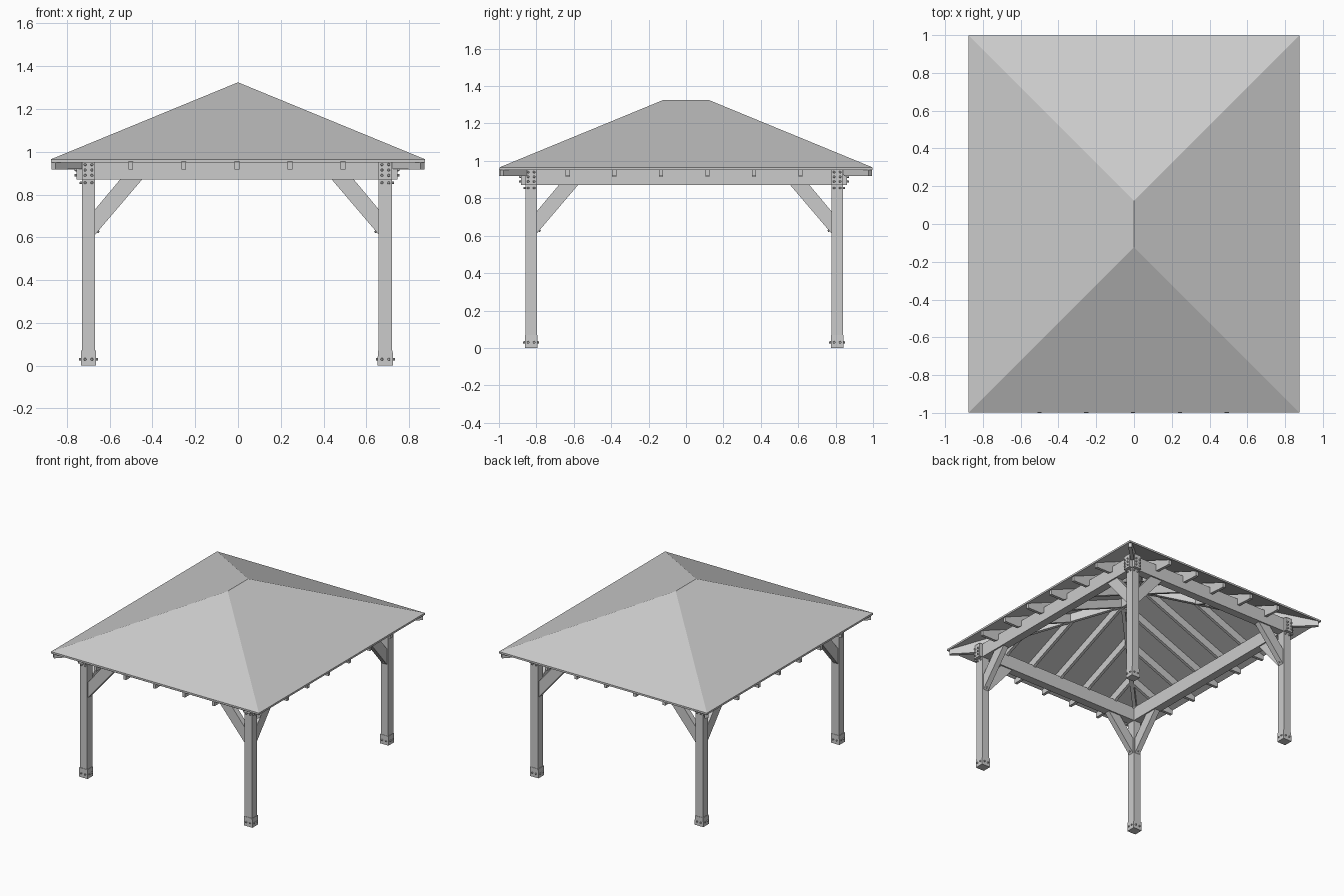
import bpy, bmesh, math
from mathutils import Vector

cube = bpy.data.objects.get("Cube")
if cube:
    bpy.data.objects.remove(cube, do_unlink=True)

grey = bpy.data.materials.new("plain grey")
grey.use_nodes = True
grey.diffuse_color = (0.6, 0.6, 0.6, 1)
grey.node_tree.nodes["Principled BSDF"].inputs["Base Color"].default_value = (0.6, 0.6, 0.6, 1)

OX, OY = -0.005, -0.01          # centre of the timber frame
PX, PY, HALF = 0.694, 0.818, 0.031
BEAM_Z, BEAM_TOP = 0.871, 0.975
RX, RY, EAVE, APEX = 0.875, 0.998, 0.965, 1.325
PITCH = (APEX - EAVE) / RX
SKIN = 0.014


def finish(name, bm):
    bmesh.ops.recalc_face_normals(bm, faces=bm.faces)
    mesh = bpy.data.meshes.new(name)
    bm.to_mesh(mesh)
    bm.free()
    mesh.materials.append(grey)
    ob = bpy.data.objects.new(name, mesh)
    bpy.context.collection.objects.link(ob)
    return ob


def prism(name, profile, origin, direction, width):
    """Extrude a (distance, height) outline sideways, centred on its plane."""
    bm = bmesh.new()
    d = Vector((direction[0], direction[1], 0)).normalized()
    side = Vector((-d.y, d.x, 0)) * width / 2
    base = Vector((origin[0], origin[1], 0))
    rings = [[bm.verts.new(base + d * u + Vector((0, 0, z)) + side * s)
              for u, z in profile] for s in (-1, 1)]
    bm.faces.new(rings[0])
    bm.faces.new(rings[1][::-1])
    n = len(profile)
    for i in range(n):
        j = (i + 1) % n
        bm.faces.new((rings[0][i], rings[0][j], rings[1][j], rings[1][i]))
    return finish(name, bm)


def box(name, x0, x1, y0, y1, z0, z1):
    return prism(name, [(x0, z0), (x1, z0), (x1, z1), (x0, z1)],
                 (0, (y0 + y1) / 2), (1, 0), y1 - y0)


def bolt(name, pos, normal):
    bm = bmesh.new()
    bmesh.ops.create_cone(bm, cap_ends=True, segments=8, radius1=0.007,
                          radius2=0.005, depth=0.012)
    ob = finish(name, bm)
    ob.location = pos
    ob.rotation_euler = Vector(normal).to_track_quat('Z', 'Y').to_euler()


# Hipped roof skin with a thin flat edge
bm = bmesh.new()
ridge_y = RY - RX
layers = []
for drop in (0, SKIN):
    pts = [(-RX, -RY, EAVE), (RX, -RY, EAVE), (RX, RY, EAVE), (-RX, RY, EAVE),
           (0, -ridge_y, APEX), (0, ridge_y, APEX)]
    v = [bm.verts.new((x, y, z - drop)) for x, y, z in pts]
    for f in ((0, 1, 4), (1, 2, 5, 4), (2, 3, 5), (3, 0, 4, 5)):
        bm.faces.new([v[i] for i in f])
    layers.append(v)
for i in range(4):
    j = (i + 1) % 4
    bm.faces.new((layers[0][i], layers[0][j], layers[1][j], layers[1][i]))
finish("roof", bm)


def rafter(name, start, direction, length, slope, tail, width=0.022):
    """Sloped rafter with a level-bottomed tail past the beam."""
    top = EAVE - SKIN + 0.002
    depth = 0.065
    rise = slope * length
    prism(name, [(0, 0.918), (tail * 0.3, 0.918), (tail, top + slope * tail - depth - 0.02),
                 (tail * 1.6, top + slope * tail * 1.6 - depth),
                 (length, top + rise - depth), (length, top + rise), (0, top)],
          start, direction, width)


# Common and jack rafters on the end slopes, then the side slopes
for s in (-1, 1):
    for i in range(-2, 3):
        x = 0.248 * i
        rafter("end_rafter", (OX + x, OY + s * 0.99), (0, -s),
               RX - abs(x) - 0.012, PITCH, 0.14)
    for i in range(6):
        y = 0.249 * (i - 2.5)
        rafter("side_rafter", (OX + s * 0.868, OY + y), (-s, 0),
               min(RX - 0.02, RY - abs(y) - 0.012), PITCH, 0.12)
    # Hip rafters
    for t in (-1, 1):
        rafter("hip_rafter", (s * (RX - 0.012), t * (RY - 0.012)), (-s, -t),
               (RX - 0.025) * math.sqrt(2), PITCH / math.sqrt(2), 0.18, 0.026)
box("ridge_board", -0.012, 0.012, -ridge_y, ridge_y, APEX - 0.09, APEX - SKIN)

# Perimeter beams, lapped at the corners
for s in (-1, 1):
    y = OY + s * PY
    box("end_beam", OX - 0.75, OX + 0.75, y - HALF, y + HALF, BEAM_Z, BEAM_TOP)
    x = OX + s * PX
    box("side_beam", x - HALF, x + HALF, OY - 0.872, OY + 0.872, BEAM_Z, BEAM_TOP)

# Posts with base brackets, knee braces and bolts
BRACE = [(0, 0.613), (0.22, BEAM_Z), (0.117, BEAM_Z), (0, 0.731)]
for sx in (-1, 1):
    for sy in (-1, 1):
        x, y = OX + sx * PX, OY + sy * PY
        box("post", x - HALF, x + HALF, y - HALF, y + HALF, 0, BEAM_Z)
        h = HALF + 0.003
        prism("base_bracket", [(-h - 0.002, 0), (h + 0.002, 0), (h + 0.002, 0.035),
                               (h, 0.07), (-h, 0.07), (-h - 0.002, 0.035)],
              (x, y), (1, 0), 2 * h)
        prism("end_brace", BRACE, (x - sx * HALF, y), (-sx, 0), 0.042)
        prism("side_brace", BRACE, (x, y - sy * HALF), (0, -sy), 0.042)
        # Bolts at the brace feet, which point along the brace underside normal
        bolt("brace_bolt", (x - sx * (HALF + 0.014), y, 0.627), (-sx, 0, -0.85))
        bolt("brace_bolt", (x, y - sy * (HALF + 0.014), 0.627), (0, -sy, -0.85))
        for k in (-0.016, 0.016):
            # Bracket bolts on all four faces
            for q in (-1, 1):
                bolt("bracket_bolt", (x + q * (h + 0.004), y + k, 0.03), (q, 0, 0))
                bolt("bracket_bolt", (x + k, y + q * (h + 0.003), 0.03), (0, q, 0))
            # Beam and post-top bolts on the outer faces
            for z in (0.855, 0.89, 0.915, 0.94):
                out = HALF + 0.004
                ox = out if z < BEAM_Z else 0.75 - PX + 0.004
                oy = out if z < BEAM_Z else 0.872 - PY + 0.004
                bolt("beam_bolt", (x + sx * ox, y + k, z), (sx, 0, 0))
                bolt("beam_bolt", (x + k, y + sy * oy, z), (0, sy, 0))
